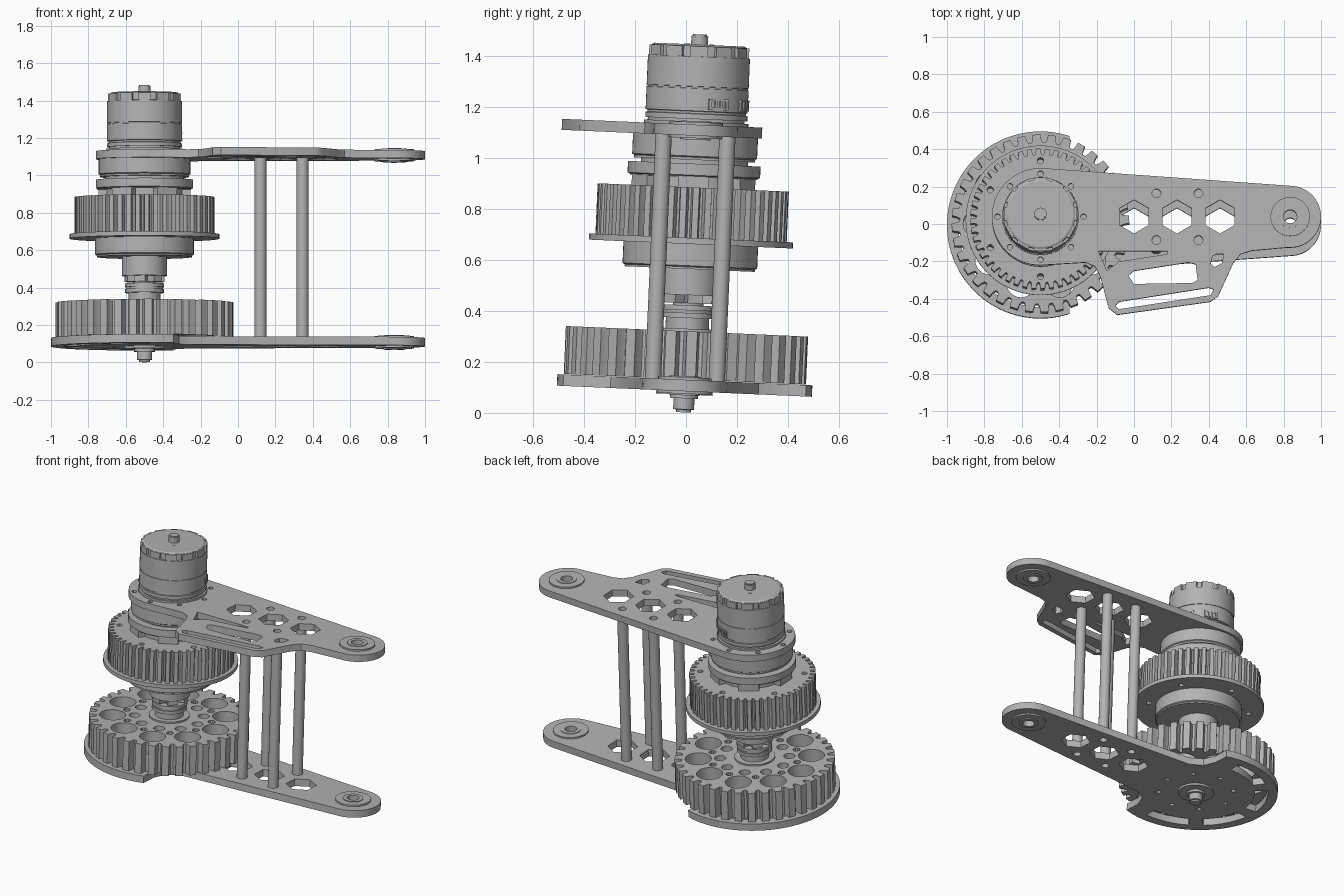
import bpy, bmesh, math
from mathutils import Matrix, Vector

cube = bpy.data.objects.get("Cube")
if cube:
    bpy.data.objects.remove(cube)

grey = bpy.data.materials.new("metal_grey")
grey.use_nodes = True
grey.diffuse_color = (0.45, 0.45, 0.45, 1)
grey.node_tree.nodes["Principled BSDF"].inputs["Base Color"].default_value = grey.diffuse_color

# The whole assembly leans slightly backwards
TILT = Matrix.Translation((0, -0.01, 0.002)) @ Matrix.Rotation(math.radians(-2.5), 4, 'X')
AXIS = -0.5      # x of the gear axis
END = 0.835      # x of the far pivot
HUB_R, END_R = 0.26, 0.165


def finish(name, bm):
    bmesh.ops.recalc_face_normals(bm, faces=bm.faces)
    me = bpy.data.meshes.new(name)
    bm.to_mesh(me)
    bm.free()
    me.materials.append(grey)
    me.shade_smooth()
    me.set_sharp_from_angle(angle=math.radians(30))
    ob = bpy.data.objects.new(name, me)
    bpy.context.collection.objects.link(ob)
    ob.matrix_world = TILT
    return ob


def arc(cx, cy, r, a0, a1, n):
    angles = [math.radians(a0 + (a1 - a0) * i / n) for i in range(n + 1)]
    return [(cx + r * math.cos(a), cy + r * math.sin(a)) for a in angles]


def circle(cx, cy, r, n=16, start=0):
    return arc(cx, cy, r, start, start + 360, n)[:-1]


def ring_of(count, ring_r, r, n=12, start=0):
    return [circle(x, y, r, n) for x, y in circle(AXIS, 0, ring_r, count, start)]


def slab(name, loops, z0, z1):
    """Flat plate: first loop is the outline, the others are holes."""
    cu = bpy.data.curves.new(name, 'CURVE')
    cu.dimensions, cu.fill_mode = '2D', 'BOTH'
    cu.extrude = (z1 - z0) / 2
    for loop in loops:
        sp = cu.splines.new('POLY')
        sp.points.add(len(loop) - 1)
        for p, (x, y) in zip(sp.points, loop):
            p.co = (x, y, 0, 1)
        sp.use_cyclic_u = True
    tmp = bpy.data.objects.new(name + "_curve", cu)
    bpy.context.collection.objects.link(tmp)
    dg = bpy.context.evaluated_depsgraph_get()
    me = bpy.data.meshes.new_from_object(tmp.evaluated_get(dg))
    bm = bmesh.new()
    bm.from_mesh(me)
    bmesh.ops.remove_doubles(bm, verts=bm.verts, dist=1e-5)
    bmesh.ops.translate(bm, verts=bm.verts, vec=(0, 0, (z0 + z1) / 2))
    bpy.data.objects.remove(tmp)
    bpy.data.curves.remove(cu)
    bpy.data.meshes.remove(me)
    return finish(name, bm)


def lathe(name, profile, x=AXIS, y=0, n=64):
    """Turned part from (radius, height) points, closed at both ends."""
    bm = bmesh.new()
    rings = [[bm.verts.new((px, py, z)) for px, py in circle(x, y, r, n)] for r, z in profile]
    for a, b in zip(rings, rings[1:]):
        for i in range(n):
            j = (i + 1) % n
            bm.faces.new((a[i], a[j], b[j], b[i]))
    bm.faces.new(rings[0])
    bm.faces.new(rings[-1])
    return finish(name, bm)


def steps(*parts):
    """Stepped profile from (radius, bottom, top) drums."""
    return [p for r, z0, z1 in parts for p in ((r, z0), (r, z1))]


def teeth(n, outer, root, land):
    """Toothed outline with rounded grooves between flat lands."""
    pts = []
    pitch = 360 / n
    for i in range(n):
        a = i * pitch
        for f, depth in ((0, 0), (land, 0), (land + 0.06, 0.65),
                         ((1 + land) / 2 - 0.1, 1), ((1 + land) / 2 + 0.1, 1), (0.94, 0.65)):
            t = math.radians(a + f * pitch)
            r = outer + (root - outer) * depth
            pts.append((AXIS + r * math.cos(t), r * math.sin(t)))
    return pts


def boxes(name, size, placements):
    """Boxes around the axis, each (angle, radius, height)."""
    bm = bmesh.new()
    for ang, r, z in placements:
        m = (Matrix.Translation((AXIS, 0, z)) @ Matrix.Rotation(math.radians(ang), 4, 'Z')
             @ Matrix.Translation((r, 0, 0)) @ Matrix.Diagonal((*size, 1)))
        bmesh.ops.create_cube(bm, size=1, matrix=m)
    return finish(name, bm)


# Holes shared by both side plates
rods = [(x, y) for x in (0.12, 0.345) for y in (-0.125, 0.125)]
common = [circle(x, 0, 0.09, 6, 30) for x in (0.0, 0.23, 0.46)]
common += [circle(x, y, 0.024, 12) for x, y in rods]
common += [circle(END, 0, 0.09, 32)]
common += ring_of(8, 0.23, 0.015)

# Upper plate with its slotted wing
wing = [(-0.26, -0.245), (-0.21, -0.265), (-0.18, -0.32), (-0.135, -0.49), (-0.09, -0.525),
        (0.41, -0.455), (0.45, -0.425), (0.53, -0.25), (0.57, -0.2), (0.63, -0.182)]
upper = (arc(AXIS, 0, HUB_R, 86, 278, 40) + wing + arc(END, 0, END_R, -94, 86, 28))
windows = [
    [(-0.19, -0.185), (0.18, -0.185), (0.18, -0.2), (-0.08, -0.24), (-0.145, -0.29)],
    [(-0.03, -0.315), (0.0, -0.29), (0.29, -0.245), (0.33, -0.255), (0.34, -0.34), (0.31, -0.355), (0.0, -0.36)],
    [(-0.08, -0.455), (0.4, -0.38), (0.425, -0.39), (0.41, -0.42), (-0.08, -0.495), (-0.1, -0.475)],
    [(0.42, -0.21), (0.44, -0.2), (0.48, -0.2), (0.47, -0.25), (0.43, -0.27), (0.41, -0.25)],
]
slab("upper_plate", [upper] + common + windows, 1.085, 1.128)

# Lower plate with a round guard rim and curved slots
notch = [(-0.345, -0.43), (-0.345, -0.37), (-0.315, -0.29), (-0.24, -0.243)]
lower = (arc(AXIS, 0, 0.5, 72, 288, 60) + notch + arc(END, 0, END_R, -86, 86, 28)
         + [(x, -y) for x, y in reversed(notch)])
slots = [arc(AXIS, 0, 0.44, a - 19, a + 19, 12) + arc(AXIS, 0, 0.36, a + 19, a - 19, 12)
         for a in (105, 155, 205, 255)]
slab("lower_plate", [lower] + common + slots, 0.083, 0.128)

# Pivot bearings at the far end of both plates
for label, z0, z1 in (("upper", 1.075, 1.138), ("lower", 0.073, 0.138)):
    slab(label + "_bearing", [circle(END, 0, 0.105, 40), circle(END, 0, 0.036, 20)], z0, z1)
    slab(label + "_bearing_race", [circle(END, 0, 0.06, 32), circle(END, 0, 0.036, 20)],
         z0 - 0.006, z1 + 0.004)

# Spacer rods between the plates
for i, (x, y) in enumerate(rods):
    lathe(f"spacer_rod_{i + 1}", steps((0.032, 0.126, 1.087)), x, y, 24)

# Large lower gear, lightened by rings of holes
slab("lower_gear", [teeth(36, 0.475, 0.432, 0.5)] + ring_of(10, 0.335, 0.078, 24)
     + ring_of(10, 0.205, 0.034, 14) + ring_of(10, 0.262, 0.022, 10, 18), 0.13, 0.318)

# Lower shaft, hub and coupling
lathe("lower_shaft", steps((0.03, 0, 0.01), (0.041, 0.012, 0.055), (0.055, 0.055, 0.07),
                           (0.11, 0.07, 0.085), (0.12, 0.128, 0.328), (0.085, 0.328, 0.37),
                           (0.105, 0.37, 0.39), (0.098, 0.39, 0.4), (0.105, 0.4, 0.42),
                           (0.06, 0.42, 0.46), (0.12, 0.46, 0.57)))
boxes("coupling_jaws", (0.05, 0.06, 0.036), [(a, 0.078, 0.446) for a in range(15, 360, 60)])

# Upper gear with its flange, drum and collars
slab("upper_gear", [teeth(48, 0.375, 0.342, 0.5)] + ring_of(6, 0.31, 0.017, 12, 30), 0.682, 0.882)
slab("gear_flange", [circle(AXIS, 0, 0.4, 80)] + ring_of(6, 0.31, 0.017, 12, 30), 0.66, 0.684)
lathe("gear_drum", steps((0.255, 0.562, 0.57), (0.264, 0.575, 0.662)))
lathe("collars", steps((0.21, 0.88, 0.922), (0.25, 0.922, 0.926), (0.26, 0.93, 0.975),
                       (0.21, 0.975, 0.99), (0.238, 0.99, 1.0), (0.245, 1.005, 1.087)))
boxes("collar_blocks", (0.06, 0.12, 0.045), [(a, 0.215, 0.9) for a in range(0, 360, 60)])

# Motor can, vented cap and output shaft
lathe("motor", steps((0.205, 1.126, 1.14), (0.19, 1.14, 1.15), (0.2, 1.15, 1.17),
                     (0.193, 1.172, 1.18), (0.2, 1.182, 1.27), (0.197, 1.271, 1.277),
                     (0.2, 1.278, 1.395), (0.186, 1.396, 1.436)) + [(0.176, 1.442)])
boxes("cap_ribs", (0.03, 0.07, 0.04), [(a, 0.181, 1.415) for a in range(0, 360, 30)])
lathe("motor_shaft", steps((0.033, 1.43, 1.476), (0.028, 1.476, 1.482)), n=24)
slab("cap_screws", ring_of(2, 0.06, 0.012, 12, 125), 1.441, 1.444)

# Connector sockets on the back of the motor
for side, ang in (("left", 25), ("right", 68)):
    boxes(f"{side}_socket", (0.02, 0.085, 0.009),
          [(ang, 0.194, 1.193), (ang, 0.194, 1.227)])
    boxes(f"{side}_socket_pins", (0.02, 0.012, 0.034),
          [(ang + d, 0.197, 1.21) for d in (-10, -3, 3, 10)])
